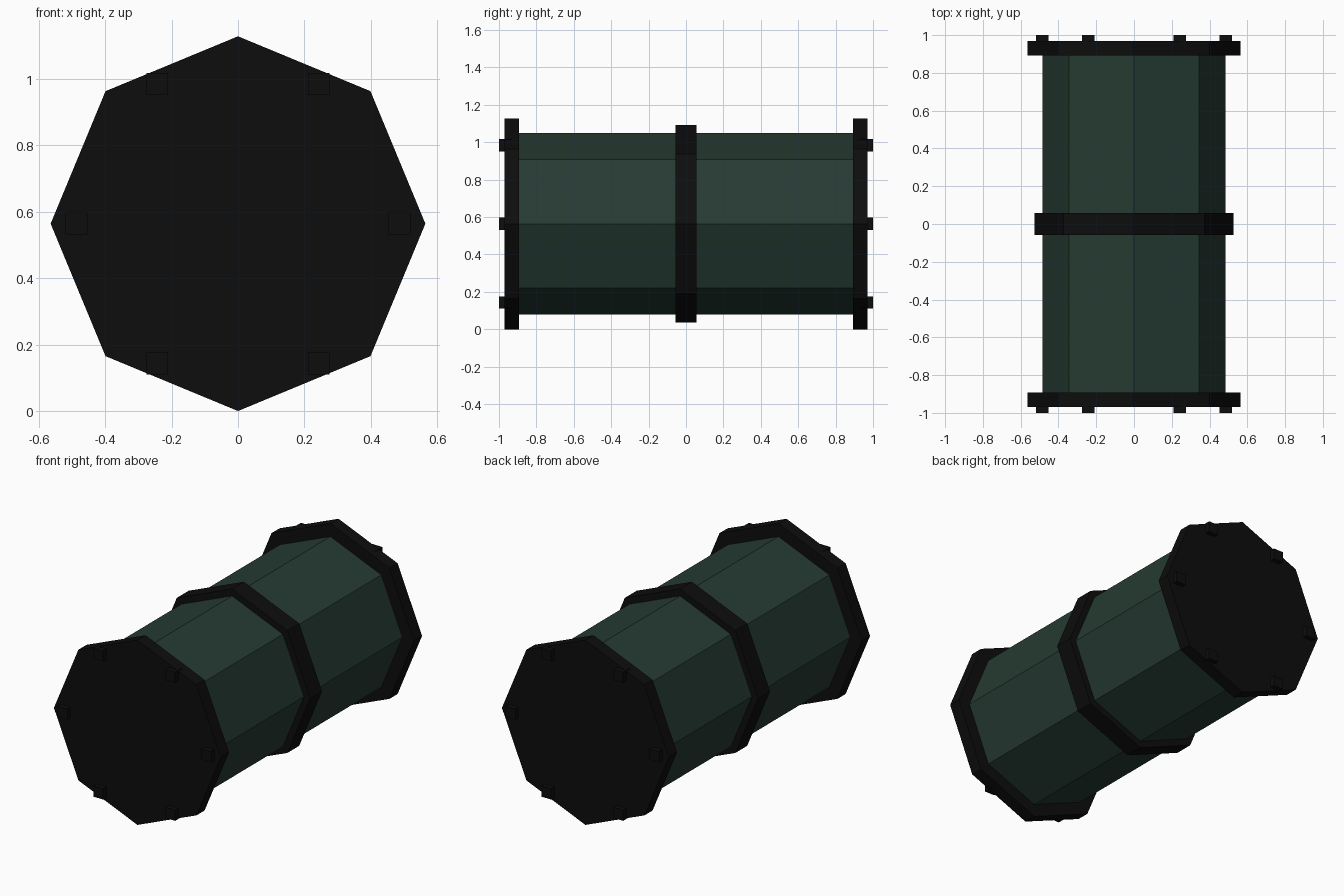
import bpy, math

if "Cube" in bpy.data.objects:
    bpy.data.objects.remove(bpy.data.objects["Cube"])

CZ = 0.564  # height of the barrel axis


def material(name, rgb):
    m = bpy.data.materials.new(name)
    m.diffuse_color = (*rgb, 1)
    m.use_nodes = True
    m.node_tree.nodes["Principled BSDF"].inputs["Base Color"].default_value = m.diffuse_color
    return m


GREEN = material("dark green", (0.019, 0.043, 0.032))
BLACK = material("black", (0.004, 0.004, 0.004))


def octagon(name, radius, y0, y1, mat):
    # octagonal prism along y, one corner pointing straight up
    bpy.ops.mesh.primitive_cylinder_add(
        vertices=8, radius=radius, depth=y1 - y0,
        location=(0, (y0 + y1) / 2, CZ), rotation=(math.pi / 2, 0, 0))
    ob = bpy.context.object
    ob.name = name
    ob.data.materials.append(mat)


def bolt(name, x, y, z):
    bpy.ops.mesh.primitive_cube_add(size=0.066, location=(x, y, z))
    ob = bpy.context.object
    ob.name = name
    ob.data.materials.append(BLACK)


# barrel body and middle band
octagon("barrel_body", 0.485, -0.91, 0.91, GREEN)
octagon("middle_band", 0.528, -0.057, 0.057, BLACK)

# end caps, each with a ring of six square bolts
for side, s in (("front", -1), ("back", 1)):
    octagon(side + "_cap", 0.564, s * 0.931 - 0.039, s * 0.931 + 0.039, BLACK)
    for i in range(6):
        a = math.radians(60 * i)
        bolt(f"{side}_bolt_{i + 1}", 0.486 * math.cos(a), s * 0.967,
             CZ + 0.486 * math.sin(a))
